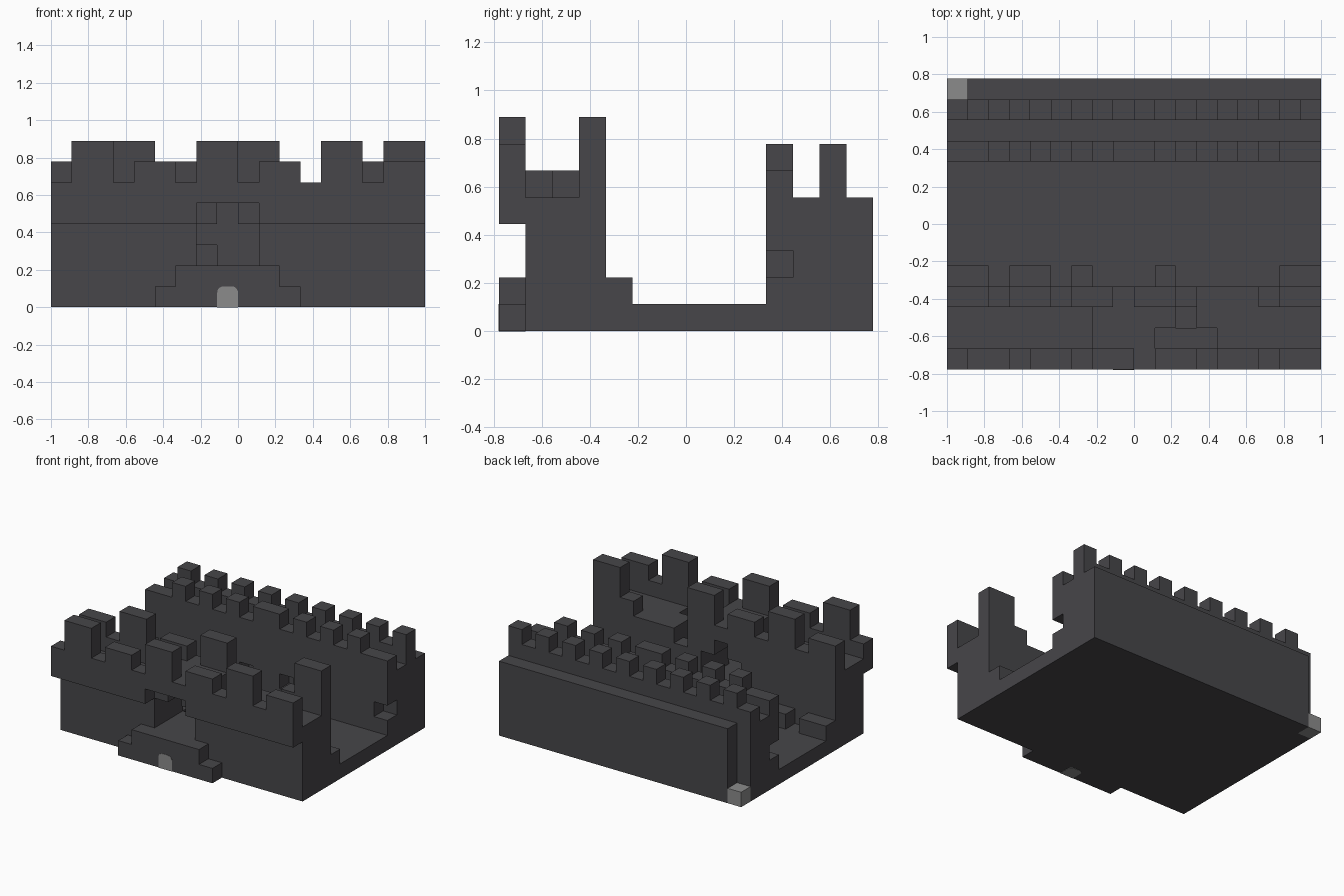
import bpy, bmesh, math

if "Cube" in bpy.data.objects:
    bpy.data.objects.remove(bpy.data.objects["Cube"], do_unlink=True)

U = 1 / 9            # edge of one block
NX, NY = 18, 14      # footprint in blocks


def material(name, rgb):
    m = bpy.data.materials.new(name)
    m.use_nodes = True
    m.diffuse_color = (*rgb, 1)
    m.node_tree.nodes["Principled BSDF"].inputs["Base Color"].default_value = (*rgb, 1)
    return m


STONE = material("dark stone", (0.063, 0.061, 0.067))
PALE = material("pale grey", (0.26, 0.26, 0.26))


def finish(name, bm, mat):
    bmesh.ops.recalc_face_normals(bm, faces=bm.faces)
    mesh = bpy.data.meshes.new(name)
    bm.to_mesh(mesh)
    bm.free()
    mesh.materials.append(mat)
    ob = bpy.data.objects.new(name, mesh)
    bpy.context.collection.objects.link(ob)
    return ob


def blocks(name, spans, mat=STONE):
    """One object from boxes given as (x span, y span, z span) in block units."""
    bm = bmesh.new()
    for span in spans:
        vs = bmesh.ops.create_cube(bm, size=1)["verts"]
        for v in vs:
            p = [s[0] if c < 0 else s[1] for s, c in zip(span, v.co)]
            v.co = ((p[0] - NX / 2) * U, (p[1] - NY / 2) * U, p[2] * U)
    return finish(name, bm, mat)


def merlons(name, starts, width, row, low, high):
    blocks(name, [((i, i + width), (row, row + 1), (low, high)) for i in starts])


# Courtyard floor
blocks("courtyard_floor", [((0, NX), (1, 13), (0, 1)), ((1, NX), (13, 14), (0, 1))])
blocks("pale_corner_block", [((0, 1), (13, 14), (0, 1))], PALE)

# Front wall with a gate passage
blocks("front_wall", [((0, 7), (1, 4), (1, 5)), ((13, NX), (1, 4), (1, 5))])
blocks("gate_passage_floor", [((7, 10), (1, 4), (1, 2))])
blocks("gate_arch", [((7, 8), (1, 4), (4, 5)), ((9, 10), (1, 4), (4, 5))])
blocks("gate_roof", [((7, 10), (1, 3), (5, 6)), ((10, 11), (2, 3), (5, 6))])

# Broken stretch of wall beside the gate
blocks("broken_wall", [
    ((10, 13), (1, 2), (1, 4)),
    ((10, 11), (2, 4), (1, 5)),
    ((11, 12), (2, 3), (1, 3)),
    ((11, 12), (3, 4), (1, 4)),
    ((12, 13), (2, 4), (1, 5)),
])

# Overhanging front parapet
blocks("front_parapet", [((0, 7), (0, 1), (4, 6)), ((7, 10), (0, 1), (5, 6)),
                         ((10, NX), (0, 1), (4, 6))])
merlons("front_tall_merlons", range(1, NX, 6), 2, 0, 6, 8)
merlons("front_short_merlons", range(4, NX, 6), 2, 0, 6, 7)

# Inner parapet of the front wall
blocks("inner_parapet", [((0, 11), (3, 4), (5, 6)), ((15, NX), (3, 4), (5, 6))])
merlons("inner_tall_merlons", (3, 9, 16), 2, 3, 6, 8)
merlons("inner_short_merlons", (0, 6), 2, 3, 6, 7)

# Low buttresses along the courtyard side
blocks("courtyard_buttresses", [((a, b), (4, 5), (1, 2))
                                for a, b in ((0, 2), (3, 5), (6, 7), (10, 11), (16, 18))])

# Gate steps
blocks("gate_steps", [((5, 12), (0, 1), (0, 1)), ((6, 11), (0, 1), (1, 2))])

# Back wall: inner face has small window niches at one level
niches = (0, 7, 10, 17)
blocks("back_wall_core", [((0, NX), (11, 13), (1, 5)), ((1, NX), (13, 14), (1, 5))])
blocks("back_wall_inner_face",
       [((0, NX), (10, 11), (1, 2)), ((0, NX), (10, 11), (3, 6))]
       + [((a, b), (10, 11), (2, 3)) for a, b in ((1, 7), (8, 10), (11, 17))])
blocks("back_parapet", [((0, NX), (12, 13), (5, 6))])
merlons("back_outer_merlons", range(1, NX, 2), 1, 12, 6, 7)
merlons("back_inner_merlons", (2, 4, 6, 8, 9, 11, 13, 15), 1, 10, 6, 7)


# Pale round-topped plates on the front and underside of the step
def arch_plate(name, upright):
    r, n = 0.3, 5
    outline = [(0, 0), (1, 0)]
    for cx, start in ((1 - r, 0), (r, math.pi / 2)):
        for s in range(n + 1):
            a = start + s * math.pi / 2 / n
            outline.append((cx + r * math.cos(a), 1 - r + r * math.sin(a)))
    bm = bmesh.new()
    x0, y0 = (8 - NX / 2) * U, -NY / 2 * U
    t = 0.002
    if upright:
        pts = [(x0 + a * U, y0 - t, b * U) for a, b in outline]
        push = (0, 2 * t, 0)
    else:
        pts = [(x0 + a * U, y0 + b * U, -t) for a, b in outline]
        push = (0, 0, 2 * t)
    face = bm.faces.new([bm.verts.new(p) for p in pts])
    ext = bmesh.ops.extrude_face_region(bm, geom=[face], use_keep_orig=True)
    moved = [g for g in ext["geom"] if isinstance(g, bmesh.types.BMVert)]
    bmesh.ops.translate(bm, verts=moved, vec=push)
    finish(name, bm, PALE)


arch_plate("step_front_arch", True)
arch_plate("step_underside_arch", False)
